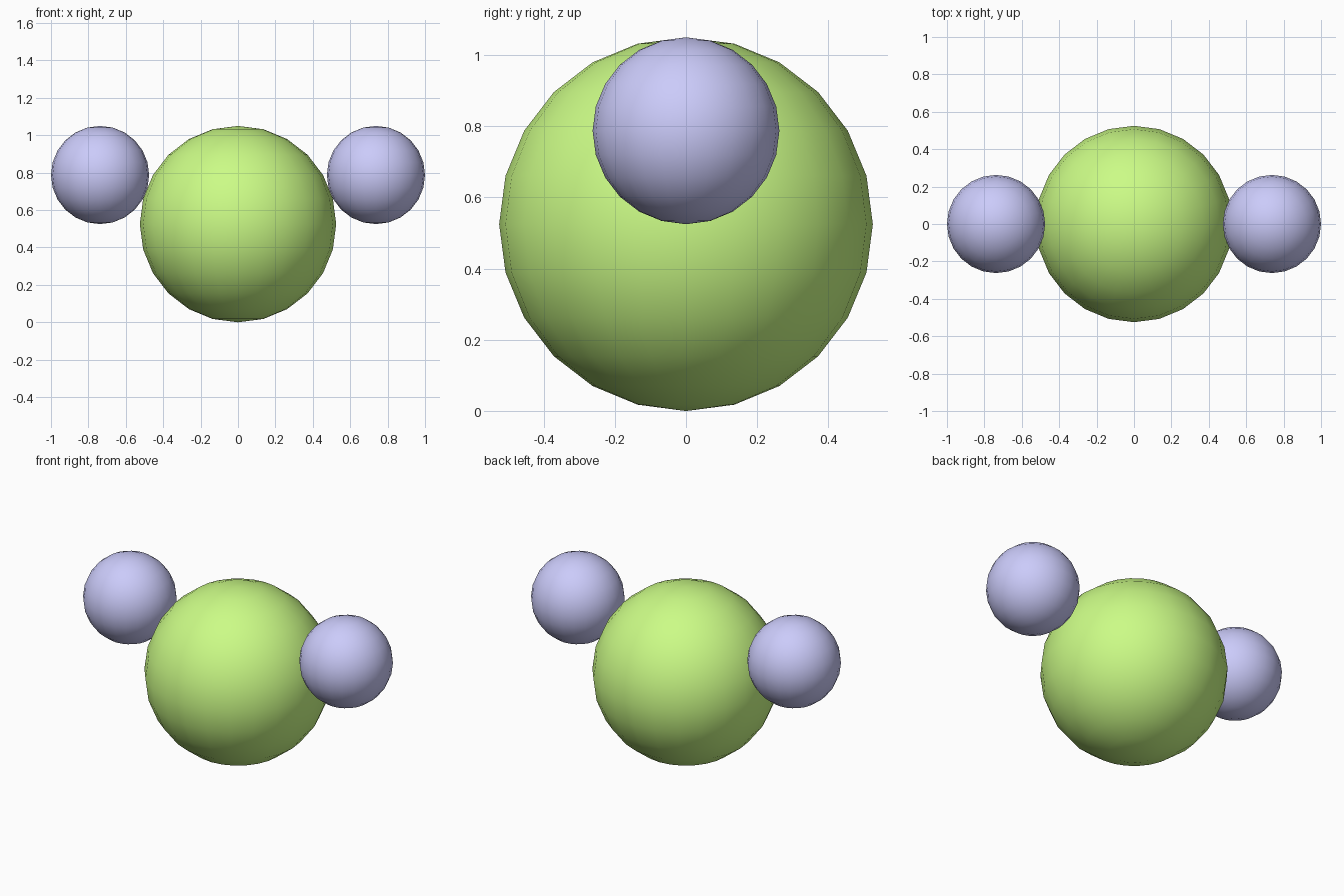
import bpy

if "Cube" in bpy.data.objects:
    bpy.data.objects.remove(bpy.data.objects["Cube"])

R = 0.525        # big ball radius
r = R / 2        # small ball radius


def material(name, color):
    mat = bpy.data.materials.new(name)
    mat.diffuse_color = color
    mat.use_nodes = True
    mat.node_tree.nodes["Principled BSDF"].inputs["Base Color"].default_value = mat.diffuse_color
    return mat


def ball(name, radius, location, mat):
    bpy.ops.mesh.primitive_uv_sphere_add(segments=24, ring_count=12,
                                         radius=radius, location=location)
    obj = bpy.context.object
    obj.name = name
    obj.data.materials.append(mat)
    bpy.ops.object.shade_smooth()
    return obj


green = material("green", (0.6, 0.97, 0.24, 1))
lilac = material("lilac", (0.6, 0.6, 0.96, 1))

# Central ball resting on the ground
ball("large_ball", R, (0, 0, R), green)

# Side balls, tops level with the central ball
for side, sign in (("left", -1), ("right", 1)):
    ball(side + "_small_ball", r, (sign * (1 - r), 0, 2 * R - r), lilac)
